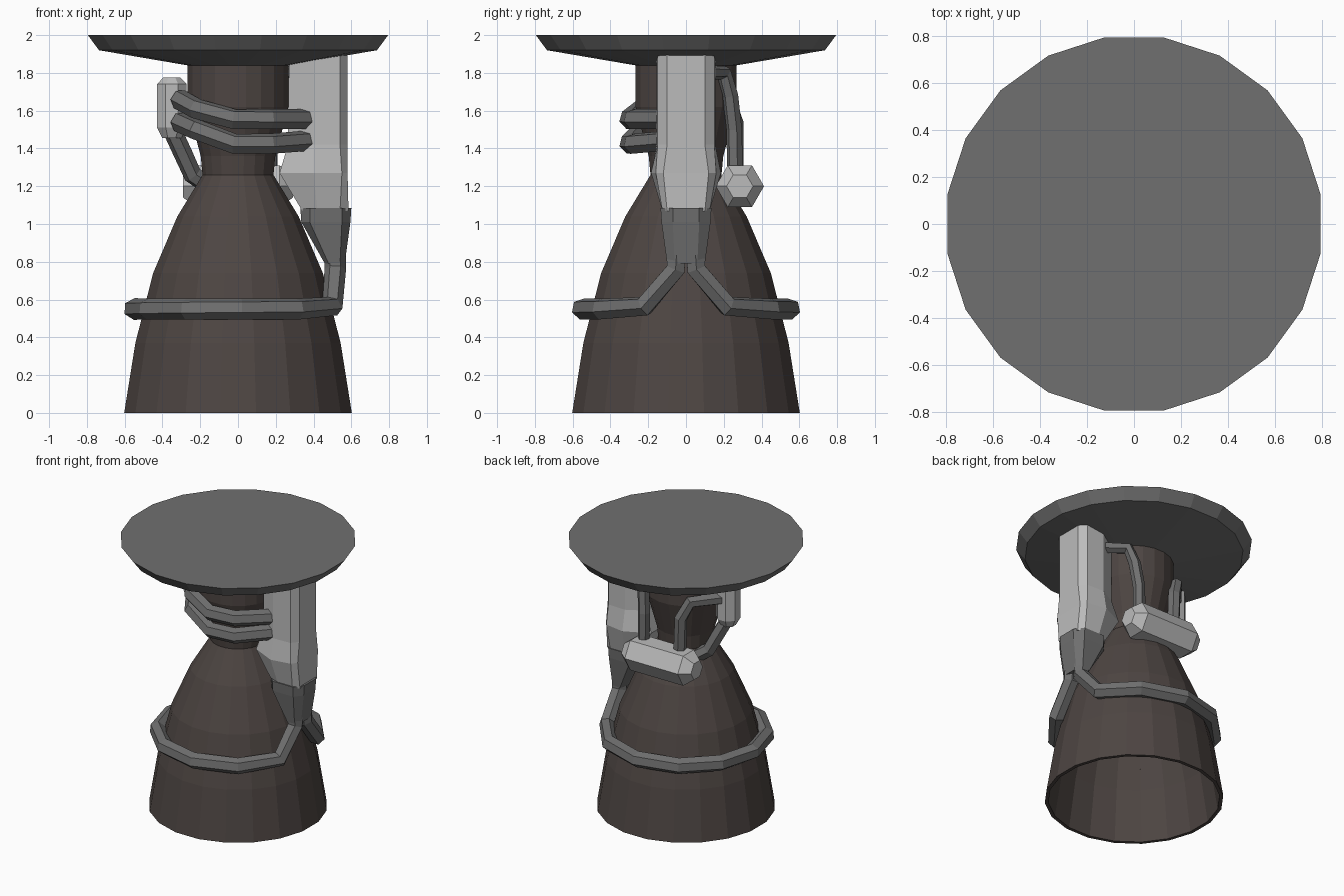
import bpy, bmesh
from math import cos, sin, pi, radians
from mathutils import Vector

if "Cube" in bpy.data.objects:
    bpy.data.objects.remove(bpy.data.objects["Cube"])


def material(name, rgb):
    m = bpy.data.materials.new(name)
    m.diffuse_color = (*rgb, 1)
    m.use_nodes = True
    m.node_tree.nodes["Principled BSDF"].inputs["Base Color"].default_value = m.diffuse_color
    return m


BROWN = material("burnt_metal", (0.075, 0.06, 0.055))
DARK = material("dark_grey", (0.16, 0.16, 0.16))
LIGHT = material("light_grey", (0.5, 0.5, 0.5))


def skin(name, rings, mat, closed=False, mirror=False, cap_end=True):
    """Join a list of point rings into a flat-shaded mesh."""
    bm = bmesh.new()
    loops = [[bm.verts.new(p) for p in ring] for ring in rings]
    n = len(loops[0])
    pairs = list(zip(loops, loops[1:]))
    if closed:
        pairs.append((loops[-1], loops[0]))
    for a, b in pairs:
        for i in range(n):
            j = (i + 1) % n
            bm.faces.new((a[i], a[j], b[j], b[i]))
    if not closed:
        bm.faces.new(loops[0])
        if cap_end:
            bm.faces.new(loops[-1])
    if mirror:
        geom = bm.verts[:] + bm.edges[:] + bm.faces[:]
        bmesh.ops.mirror(bm, geom=geom, axis='Y', merge_dist=-1)
        bmesh.ops.remove_doubles(bm, verts=bm.verts[:], dist=0.001)
    bmesh.ops.recalc_face_normals(bm, faces=bm.faces[:])
    me = bpy.data.meshes.new(name)
    bm.to_mesh(me)
    bm.free()
    me.materials.append(mat)
    ob = bpy.data.objects.new(name, me)
    bpy.context.collection.objects.link(ob)
    return ob


def lathe(name, profile, mat, closed=False, sides=20):
    rings = []
    for r, z in profile:
        angles = [(i + 0.5) * 2 * pi / sides for i in range(sides)]
        rings.append([(r * cos(a), r * sin(a), z) for a in angles])
    return skin(name, rings, mat, closed)


def tube(name, path, radius, mat, ref, sides=6, end_dir=None, mirror=False):
    """Sweep a polygon along a path, carrying its frame along."""
    pts = [Vector(p) for p in path]
    radii = radius if isinstance(radius, list) else [radius] * len(pts)
    rings, normal = [], Vector(ref)
    for k, (p, r) in enumerate(zip(pts, radii)):
        t = Vector()
        if k > 0:
            t += (p - pts[k - 1]).normalized()
        if k < len(pts) - 1:
            t += (pts[k + 1] - p).normalized()
        elif end_dir:
            t = Vector(end_dir)
        t.normalize()
        normal = (normal - t * normal.dot(t)).normalized()
        side = t.cross(normal)
        rings.append([p + r * (normal * cos(2 * pi * i / sides) + side * sin(2 * pi * i / sides))
                      for i in range(sides)])
    return skin(name, rings, mat, mirror=mirror, cap_end=not end_dir)


def housing(name, sections, mat):
    """Eight-sided upright loft: each section is z and four (x, half width) pairs."""
    rings = []
    for z, half in sections:
        rings.append([(x, y, z) for x, y in half] + [(x, -y, z) for x, y in reversed(half)])
    return skin(name, rings, mat)


# Mounting plate
lathe("mounting_plate", [(0.805, 2.0), (0.745, 1.92), (0.26, 1.838)], DARK)

# Combustion chamber and hollow nozzle bell
lathe("chamber_and_nozzle", [
    (0.27, 1.86), (0.27, 1.62), (0.2, 1.36), (0.19, 1.26), (0.325, 1.04), (0.455, 0.74),
    (0.55, 0.37), (0.61, 0), (0.585, 0), (0.525, 0.37), (0.43, 0.74), (0.3, 1.04),
    (0.16, 1.25), (0.14, 1.4), (0.14, 1.8)], BROWN, closed=True)

# Turbopump housing
housing("pump_housing", [
    (1.9, [(0.27, 0.08), (0.4, 0.155), (0.54, 0.15), (0.58, 0.1)]),
    (1.42, [(0.265, 0.08), (0.4, 0.155), (0.54, 0.15), (0.58, 0.1)]),
    (1.27, [(0.22, 0.1), (0.4, 0.185), (0.55, 0.16), (0.58, 0.12)]),
    (1.07, [(0.34, 0.09), (0.42, 0.125), (0.54, 0.125), (0.585, 0.1)])], LIGHT)

# Exhaust collar below the pump
housing("exhaust_collar", [
    (1.085, [(0.33, 0.08), (0.38, 0.135), (0.55, 0.135), (0.6, 0.07)]),
    (1.01, [(0.335, 0.08), (0.38, 0.13), (0.55, 0.13), (0.595, 0.07)]),
    (0.79, [(0.46, 0.05), (0.48, 0.1), (0.54, 0.1), (0.565, 0.06)])], DARK)

# Exhaust branches that join into a ring around the bell
ring = [(0.55 * cos(radians(a)), 0.55 * sin(radians(a)), 0.55) for a in (55, 88, 120, 150, 180)]
tube("exhaust_ring", [(0.515, 0.05, 0.84), (0.515, 0.055, 0.76), (0.5, 0.22, 0.565)] + ring,
     0.057, DARK, (1, 0, 0), end_dir=(0, -1, 0), mirror=True)

# Paired feed pipes across the front of the chamber
for i, (a, b, c, d) in enumerate([(1.66, 1.61, 1.555, 1.555), (1.54, 1.5, 1.425, 1.44)]):
    tube(f"front_feed_pipe_{i + 1}",
         [(-0.31, -0.08, a), (-0.22, -0.23, b), (-0.02, -0.3, c), (0.17, -0.28, c), (0.36, -0.11, d)],
         0.055, DARK, (-1, -0.5, 0))

# Small upright tank on the left
tube("side_tank", [(-0.35, 0, z) for z in (1.455, 1.51, 1.74, 1.775)],
     [0.055, 0.085, 0.085, 0.05], LIGHT, (0.924, 0.383, 0), sides=8)

# Horizontal tank behind the throat
tube("rear_tank", [(x, 0.285, 1.2) for x in (-0.29, -0.22, 0.22, 0.29)],
     [0.07, 0.128, 0.128, 0.07], LIGHT, (0, 0.5, 0.866))

# Connecting pipes
tube("tank_link_pipe", [(-0.35, 0, 1.5), (-0.29, 0.04, 1.37), (-0.24, 0.07, 1.26), (-0.15, 0.1, 1.2)],
     0.05, DARK, (1, 0, 0))
tube("rear_pipe_left", [(-0.35, 0.02, 1.66), (-0.19, 0.22, 1.66), (-0.14, 0.26, 1.54), (-0.13, 0.26, 1.24)],
     0.045, DARK, (0, 0, 1))
tube("rear_pipe_right", [(0.36, 0.1, 1.8), (0.22, 0.2, 1.8), (0.19, 0.235, 1.68), (0.17, 0.255, 1.5), (0.17, 0.26, 1.24)],
     0.042, DARK, (0, 0, 1))
